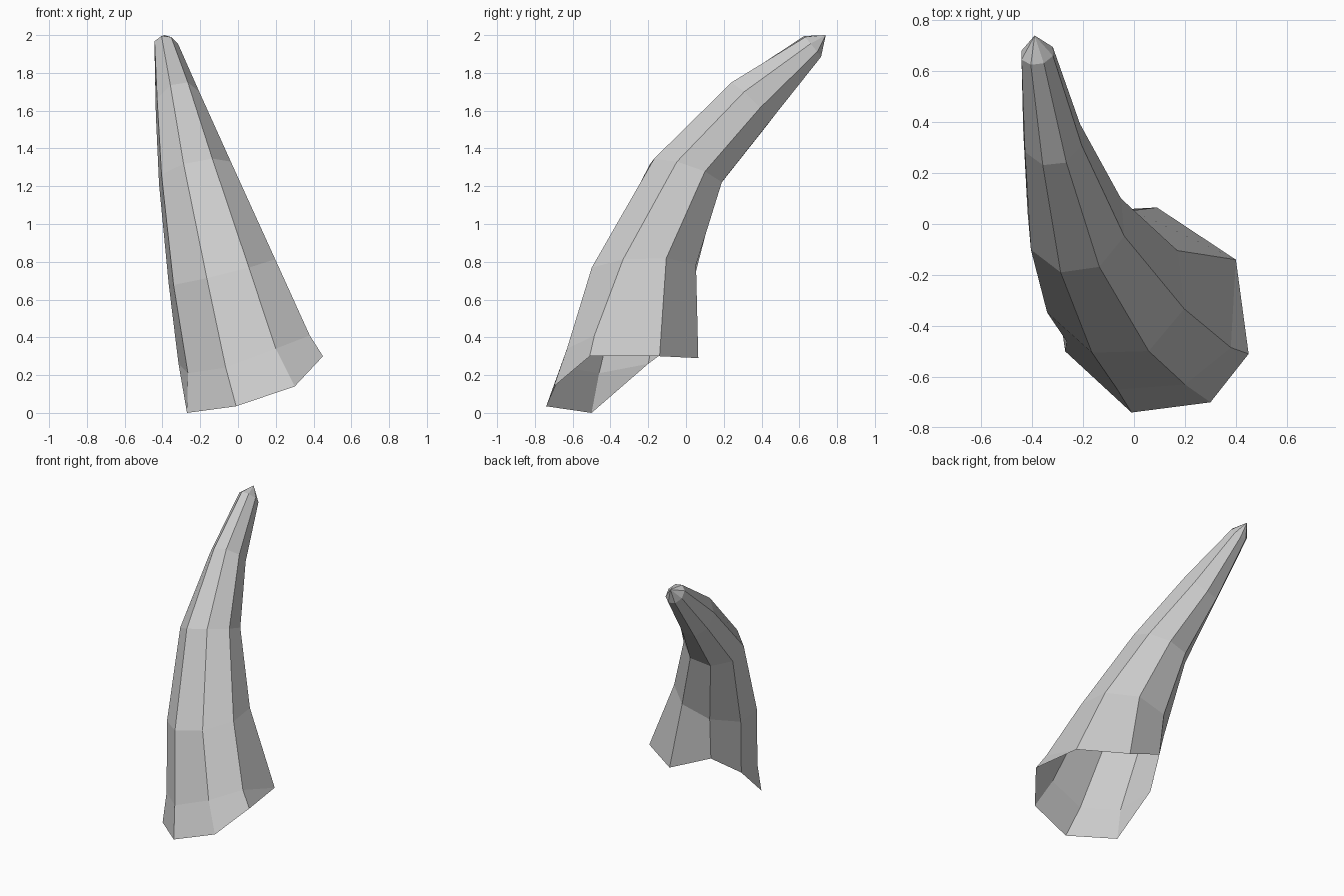
import bpy, bmesh
from math import cos, sin, pi
from mathutils import Vector

if "Cube" in bpy.data.objects:
    bpy.data.objects.remove(bpy.data.objects["Cube"])

SIDES = 8

# Eight-sided cross-sections up the horn: centre and the two radius vectors
SECTIONS = [
    ((-.085, -.226, .748), (-.080, -.279, -.035), (.282, -.107, .065)),
    ((-.228, .000, 1.270), (-.060, -.190, .048), (.190, -.048, .060)),
    ((-.320, .338, 1.640), (-.038, -.107, .095), (.115, -.030, .060)),
    ((-.380, .670, 1.940), (-.025, -.045, .055), (.062, -.010, .015)),
]
TIP = (-.39, .74, 2.0)

# Slanted, uneven rim of the open base (same order as the sections)
RIM = [(-.01, -.74, .035), (.30, -.70, .14), (.45, -.51, .30), (.40, -.14, .30),
       (.09, .065, .29), (-.215, .015, .42), (-.315, -.20, .26), (-.27, -.50, 0)]
# Extra bend just above the rim, on the long front side only
FLARE = {0: (-.065, -.65, .24), 1: (.20, -.63, .34),
         2: (.38, -.485, .41), 7: (-.265, -.46, .21)}


def section(centre, u, v):
    c, u, v = Vector(centre), Vector(u), Vector(v)
    return [c + u * cos(2 * pi * i / SIDES) + v * sin(2 * pi * i / SIDES)
            for i in range(SIDES)]


bm = bmesh.new()
rim = [bm.verts.new(p) for p in RIM]
flare = [bm.verts.new(FLARE[i]) if i in FLARE else rim[i] for i in range(SIDES)]
rings = [rim, flare] + [[bm.verts.new(p) for p in section(*s)] for s in SECTIONS]

# Skin between neighbouring rings, dropping corners that coincide
for low, high in zip(rings, rings[1:]):
    for i in range(SIDES):
        j = (i + 1) % SIDES
        corners = list(dict.fromkeys((low[i], low[j], high[j], high[i])))
        if len(corners) > 2:
            bm.faces.new(corners)

# Pointed tip
tip = bm.verts.new(TIP)
for i in range(SIDES):
    bm.faces.new((rings[-1][i], rings[-1][(i + 1) % SIDES], tip))

mesh = bpy.data.meshes.new("horn")
bm.to_mesh(mesh)
bm.free()
bpy.context.collection.objects.link(bpy.data.objects.new("horn", mesh))
